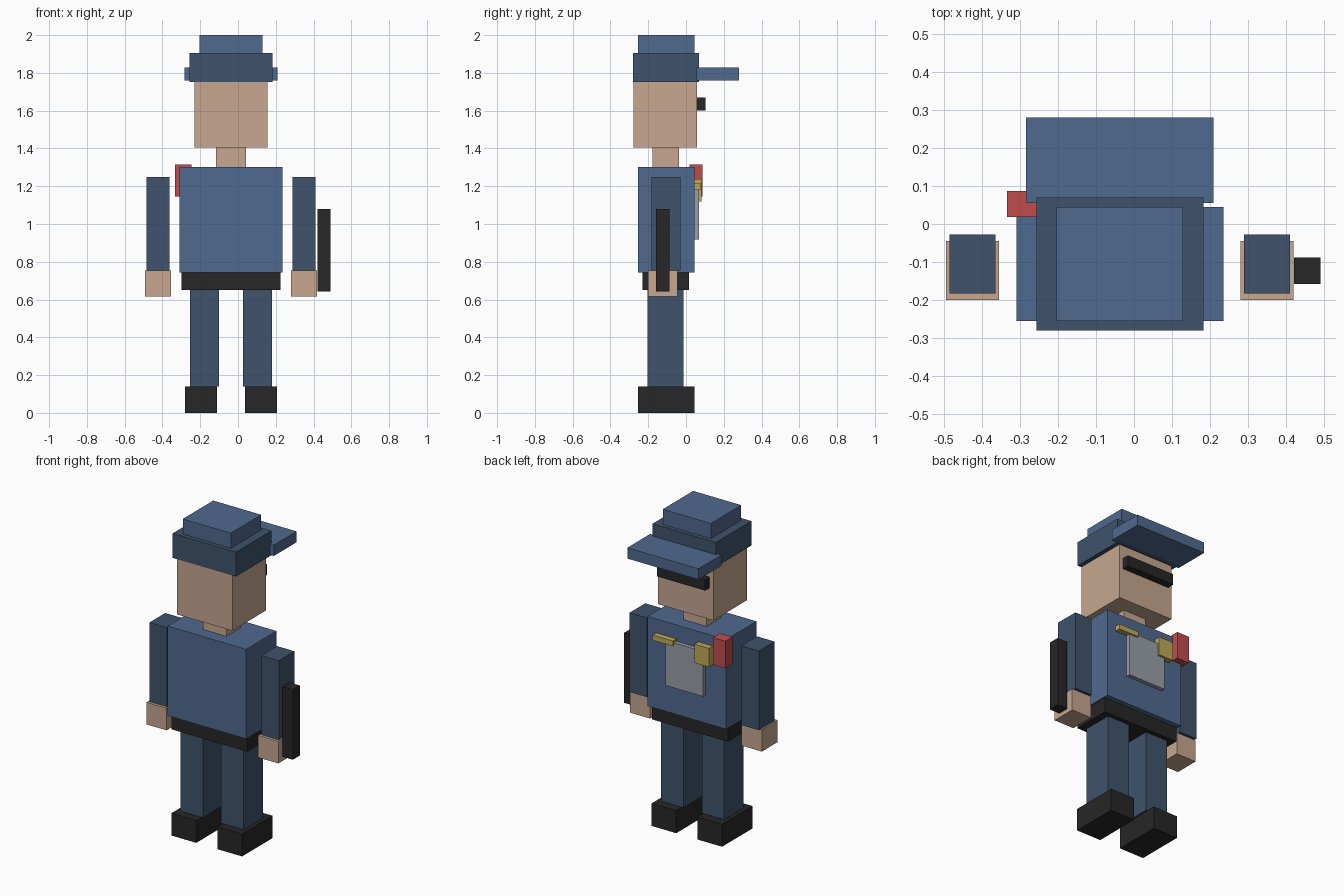
import bpy
import bmesh

if "Cube" in bpy.data.objects:
    bpy.data.objects.remove(bpy.data.objects["Cube"])

CX = -0.037  # symmetry plane of the body


def material(name, rgb):
    m = bpy.data.materials.new(name)
    m.diffuse_color = (*rgb, 1)
    m.use_nodes = True
    m.node_tree.nodes["Principled BSDF"].inputs["Base Color"].default_value = m.diffuse_color
    return m


BLUE = material("uniform_blue", (0.08, 0.144, 0.28))
NAVY = material("navy", (0.05, 0.087, 0.15))
SKIN = material("skin", (0.57, 0.39, 0.28))
BLACK = material("black", (0.02, 0.02, 0.021))
RED = material("red", (0.53, 0.073, 0.073))
GOLD = material("gold", (0.52, 0.4, 0.1))
GREY = material("grey", (0.32, 0.35, 0.38))


def box(name, xs, ys, zs, mat):
    """Box filling the given x, y and z ranges."""
    bm = bmesh.new()
    bmesh.ops.create_cube(bm, size=1)
    spans = (xs, ys, zs)
    bmesh.ops.scale(bm, vec=[b - a for a, b in spans], verts=bm.verts)
    me = bpy.data.meshes.new(name)
    bm.to_mesh(me)
    bm.free()
    me.materials.append(mat)
    ob = bpy.data.objects.new(name, me)
    ob.location = [(a + b) / 2 for a, b in spans]
    bpy.context.collection.objects.link(ob)
    return ob


def centred(name, half, ys, zs, mat):
    box(name, (CX - half, CX + half), ys, zs, mat)


def pair(name, inner, outer, ys, zs, mat):
    box(name + "_left", (CX - outer, CX - inner), ys, zs, mat)
    box(name + "_right", (CX + inner, CX + outer), ys, zs, mat)


# Legs and boots
pair("boot", 0.073, 0.244, (-0.255, 0.045), (0, 0.14), BLACK)
pair("leg", 0.063, 0.218, (-0.203, -0.013), (0.14, 0.65), NAVY)

# Body
centred("belt", 0.263, (-0.23, 0.015), (0.65, 0.742), BLACK)
centred("torso", 0.272, (-0.255, 0.045), (0.742, 1.302), BLUE)
centred("neck", 0.08, (-0.177, -0.037), (1.302, 1.405), SKIN)

# Arms and hands
pair("arm", 0.326, 0.447, (-0.183, -0.028), (0.755, 1.25), NAVY)
pair("hand", 0.317, 0.456, (-0.2, -0.045), (0.617, 0.755), SKIN)

# Head, glasses and cap
centred("head", 0.192, (-0.277, 0.057), (1.405, 1.752), SKIN)
centred("glasses", 0.167, (0.057, 0.102), (1.602, 1.67), BLACK)
centred("cap_band", 0.219, (-0.28, 0.07), (1.752, 1.905), NAVY)
centred("cap_top", 0.166, (-0.255, 0.045), (1.905, 2.0), BLUE)
centred("cap_brim", 0.246, (0.055, 0.28), (1.76, 1.828), BLUE)

# Chest details
centred("vest_panel", 0.13, (0.045, 0.07), (0.918, 1.2), GREY)
box("badge", (-0.217, -0.117), (0.045, 0.083), (1.12, 1.237), GOLD)
box("name_bar", (0.035, 0.175), (0.045, 0.08), (1.182, 1.215), GOLD)
box("shoulder_radio", (-0.333, -0.247), (0.018, 0.087), (1.145, 1.315), RED)

# Baton held beside the right hand
box("baton", (0.42, 0.49), (-0.158, -0.088), (0.643, 1.08), BLACK)
